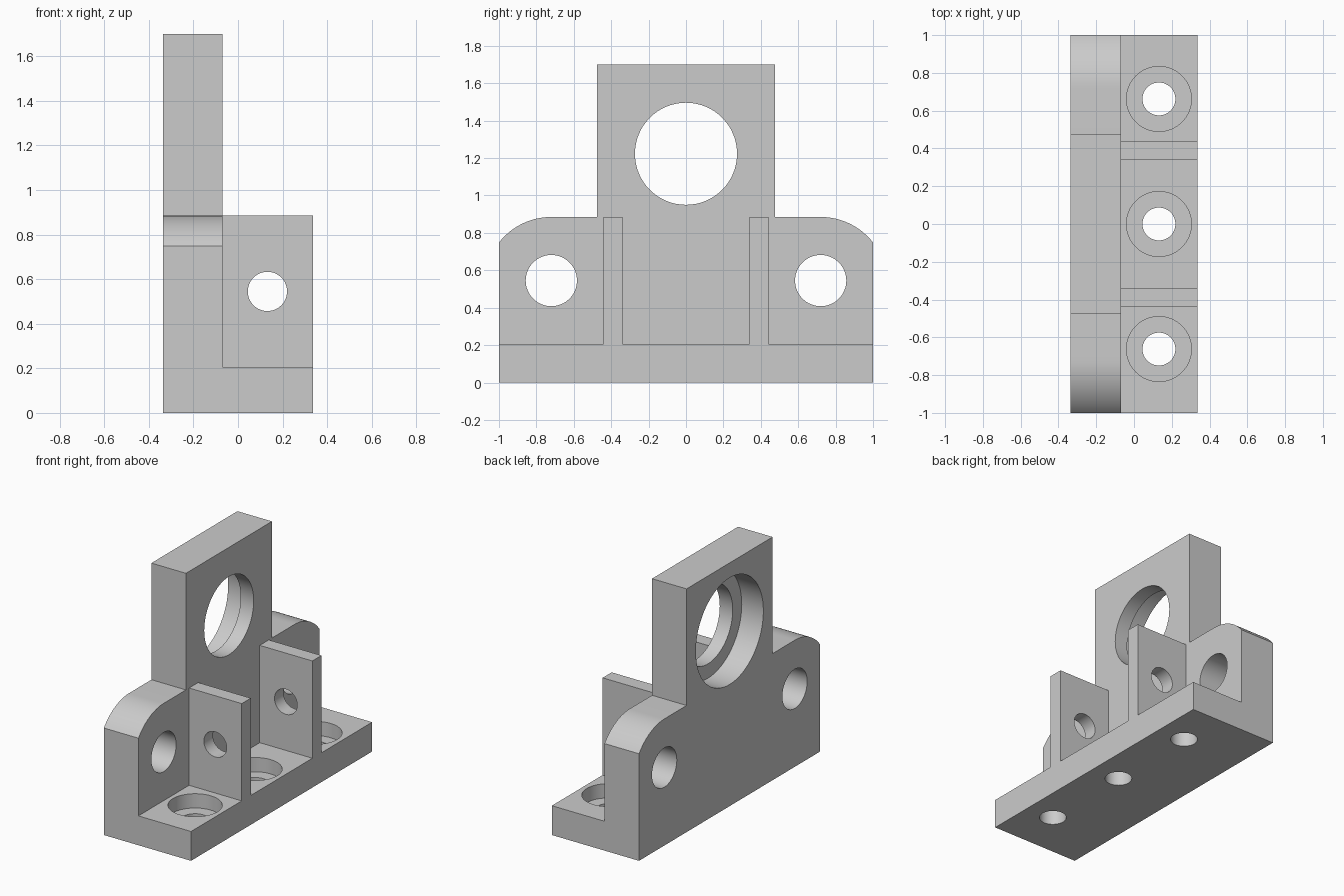
import bpy, bmesh, math
from mathutils import Matrix, Vector

cube = bpy.data.objects.get("Cube")
if cube:
    bpy.data.objects.remove(cube, do_unlink=True)

grey = bpy.data.materials.new("plain grey")
grey.use_nodes = True
colour = (0.6, 0.6, 0.6, 1)
grey.diffuse_color = colour
grey.node_tree.nodes["Principled BSDF"].inputs["Base Color"].default_value = colour

HALF_X, WALL_FRONT = 0.337, -0.07
BASE_TOP, SHOULDER, TOP = 0.205, 0.885, 1.70


def finish(name, bm):
    bmesh.ops.recalc_face_normals(bm, faces=bm.faces)
    mesh = bpy.data.meshes.new(name)
    bm.to_mesh(mesh)
    bm.free()
    mesh.materials.append(grey)
    obj = bpy.data.objects.new(name, mesh)
    bpy.context.collection.objects.link(obj)
    return obj


def box(name, low, high):
    low, high = Vector(low), Vector(high)
    bm = bmesh.new()
    matrix = Matrix.Translation((low + high) / 2) @ Matrix.Diagonal((*(high - low), 1))
    bmesh.ops.create_cube(bm, size=1, matrix=matrix)
    return finish(name, bm)


def cylinder(name, centre, axis, radius, length):
    bm = bmesh.new()
    turn = Vector(axis).to_track_quat('Z', 'Y').to_matrix().to_4x4()
    bmesh.ops.create_cone(bm, cap_ends=True, segments=64, radius1=radius, radius2=radius,
                          depth=length, matrix=Matrix.Translation(centre) @ turn)
    return finish(name, bm)


def combine(target, tool, operation):
    mod = target.modifiers.new(operation, 'BOOLEAN')
    mod.operation = operation
    mod.solver = 'EXACT'
    mod.object = tool
    bpy.context.view_layer.objects.active = target
    bpy.ops.object.modifier_apply(modifier=mod.name)
    bpy.data.objects.remove(tool, do_unlink=True)


# Upright wall: mirrored profile with rounded shoulders and a tall centre plate
ARC_Y, ARC_R = 0.72, 0.355
end_angle = math.acos((1 - ARC_Y) / ARC_R)
half = [(0.475, TOP), (0.475, SHOULDER)]
for i in range(17):
    a = math.pi / 2 + (end_angle - math.pi / 2) * i / 16
    half.append((ARC_Y + ARC_R * math.cos(a), SHOULDER - ARC_R + ARC_R * math.sin(a)))
half[-1] = (1, half[-1][1])
half.append((1, 0))
profile = half + [(-y, z) for y, z in reversed(half)]
bm = bmesh.new()
face = bm.faces.new([bm.verts.new((-HALF_X, y, z)) for y, z in profile])
extruded = bmesh.ops.extrude_face_region(bm, geom=[face])["geom"]
bmesh.ops.translate(bm, vec=(WALL_FRONT + HALF_X, 0, 0),
                    verts=[v for v in extruded if isinstance(v, bmesh.types.BMVert)])
bracket = finish("mounting_bracket", bm)

# Base flange and the two ribs
combine(bracket, box("base_flange", (-0.2, -1, 0), (HALF_X, 1, BASE_TOP)), 'UNION')
for side in (-1, 1):
    y = side * 0.39
    rib = box("rib", (-0.2, y - 0.05, 0.1), (HALF_X, y + 0.05, SHOULDER))
    combine(bracket, rib, 'UNION')

# Bearing hole, with its wider recess opening at the back
combine(bracket, cylinder("bearing_hole", (-0.2, 0, 1.223), (1, 0, 0), 0.273, 1), 'DIFFERENCE')
combine(bracket, cylinder("bearing_recess", (-0.42, 0, 1.223), (1, 0, 0), 0.373, 0.5), 'DIFFERENCE')

# Wall holes and the hole through both ribs
for y in (-ARC_Y, ARC_Y):
    combine(bracket, cylinder("wall_hole", (-0.2, y, 0.545), (1, 0, 0), 0.137, 0.8), 'DIFFERENCE')
combine(bracket, cylinder("rib_hole", (0.132, 0, 0.545), (0, 1, 0), 0.088, 1.4), 'DIFFERENCE')

# Counterbored bolt holes in the base
for y in (-0.662, 0, 0.662):
    combine(bracket, cylinder("bolt_hole", (0.132, y, 0.1), (0, 0, 1), 0.087, 0.5), 'DIFFERENCE')
    combine(bracket, cylinder("bolt_recess", (0.132, y, BASE_TOP), (0, 0, 1), 0.172, 0.2), 'DIFFERENCE')

# Smooth the rounded surfaces and keep the edges sharp
bpy.ops.object.select_all(action='DESELECT')
bracket.select_set(True)
bpy.context.view_layer.objects.active = bracket
bpy.ops.object.shade_smooth_by_angle(angle=math.radians(30))
